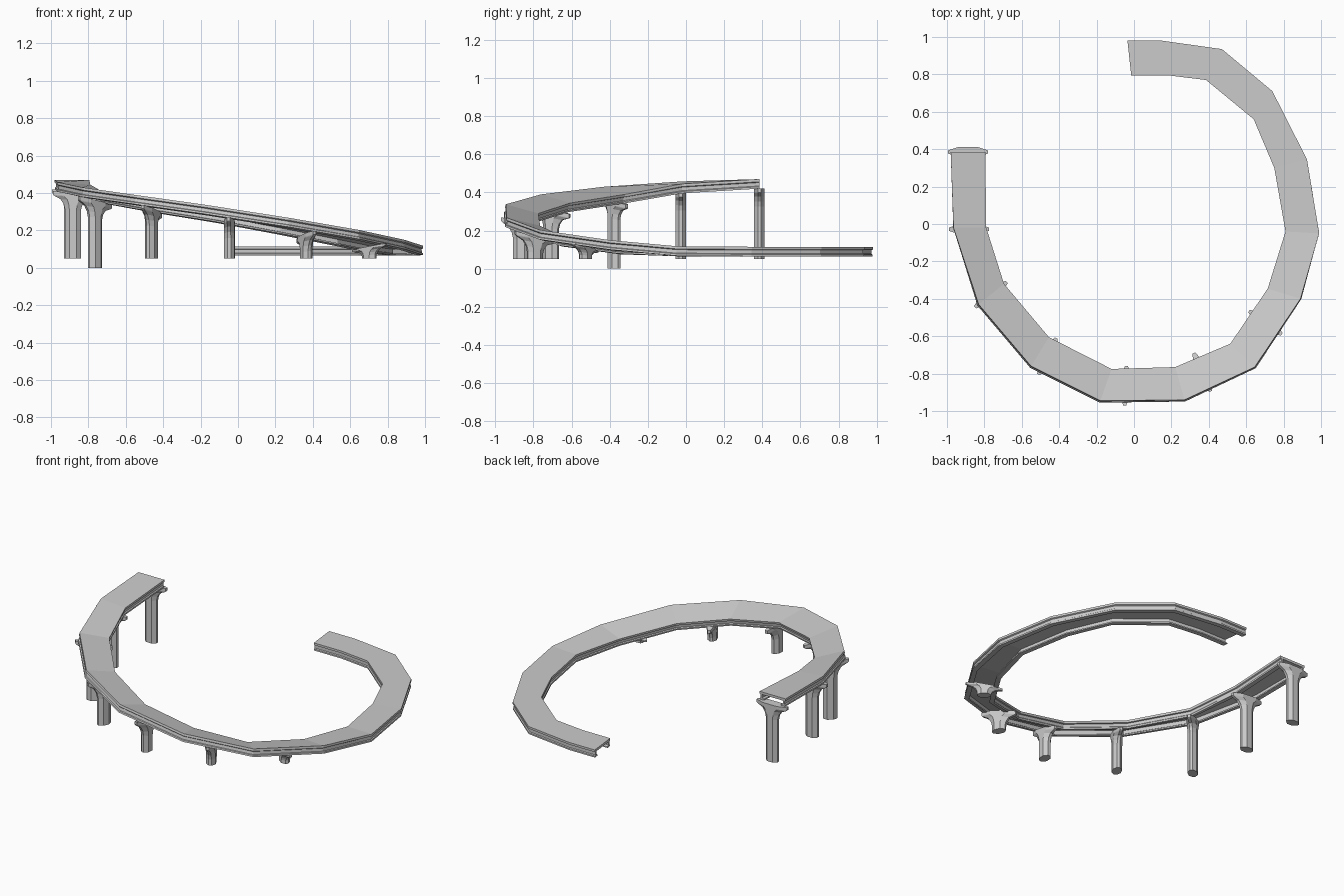
import bpy, bmesh
from mathutils import Vector

if "Cube" in bpy.data.objects:
    bpy.data.objects.remove(bpy.data.objects["Cube"])

# Road edge stations: outer x, y, z, inner x, y, z
STATIONS = [
    (-.98, .385, .47, -.795, .385, .47), (-.965, -.02, .458, -.79, -.02, .445),
    (-.83, -.43, .43, -.695, -.32, .39), (-.55, -.76, .39, -.455, -.605, .345),
    (-.18, -.945, .338, -.12, -.775, .29), (.27, -.94, .268, .22, -.765, .225),
    (.645, -.765, .203, .515, -.64, .165), (.89, -.40, .15, .715, -.345, .125),
    (.99, -.05, .118, .81, -.04, .115), (.925, .345, .115, .75, .30, .115),
    (.74, .71, .115, .64, .56, .115), (.47, .935, .115, .385, .77, .115),
    (.15, .98, .115, .18, .795, .115), (-.035, .98, .115, -.015, .795, .115)]

# Half cross-section of slab and edge girder: inset from edge, depth below deck
HALF = [(0, 0), (0, .014), (.008, .018), (.008, .036), (.002, .04), (.002, .05),
        (.032, .05), (.032, .042), (.018, .037), (.018, .016)]

# Plan outline of a pier, as fractions of half width and half thickness
PLAN = [(1, .3), (.45, 1), (-.45, 1), (-1, .3), (-1, -.3), (-.45, -1), (.45, -1), (1, -.3)]


def loft(name, rings):
    """Skin a list of closed rings and cap both ends."""
    bm = bmesh.new()
    rows = [[bm.verts.new(p) for p in r] for r in rings]
    n = len(rows[0])
    for a, b in zip(rows, rows[1:]):
        for i in range(n):
            j = (i + 1) % n
            bm.faces.new((a[i], a[j], b[j], b[i]))
    bm.faces.new(rows[0])
    bm.faces.new(rows[-1][::-1])
    bmesh.ops.recalc_face_normals(bm, faces=bm.faces[:])
    me = bpy.data.meshes.new(name)
    bm.to_mesh(me)
    bm.free()
    ob = bpy.data.objects.new(name, me)
    bpy.context.collection.objects.link(ob)
    return ob


# Banked road deck with girders
rings = []
for s in STATIONS:
    outer, inner = Vector(s[:3]), Vector(s[3:])
    across = (inner - outer).normalized()
    down = (across * across.z - Vector((0, 0, 1))).normalized()
    ring = [outer + across * i + down * d for i, d in HALF]
    ring += [inner - across * i + down * d for i, d in reversed(HALF)]
    rings.append(ring)
loft("road_deck", rings)


def pier(name, outer, inner, base, z_out, z_in):
    """Column flaring into a tilted crosshead; z values are head-top heights."""
    o, i = Vector(outer), Vector(inner)
    mid, half = (o + i) / 2, (o - i).length / 2
    u = (o - i).normalized()
    v = Vector((-u.y, u.x))
    top, tilt = (z_out + z_in) / 2, (z_out - z_in) / 2
    flare = min(.095, (top - base) * .75)
    # half width, half thickness, depth fraction of the flare
    levels = [(.042, .028, None), (.042, .028, 1), (.049, .028, .7), (.066, .028, .43),
              (half * .95, .028, .25), (half, .028, .2), (half, .028, 0)]
    rings = []
    for w, t, f in levels:
        ring = []
        for a, b in PLAN:
            p = mid + u * (a * w) + v * (b * t)
            z = base if f is None else top - f * flare + tilt * a * w / half
            ring.append((p.x, p.y, z))
        rings.append(ring)
    loft(name, rings)


# Supporting piers, from the high end down
pier("pier_1", (-.995, .385), (-.78, .385), .05, .42, .42)
pier("pier_2", (-.99, -.028), (-.775, -.028), .05, .411, .394)
pier("pier_3", (-.85, -.445), (-.68, -.31), 0, .382, .337)
pier("pier_4", (-.51, -.805), (-.415, -.61), .05, .336, .287)
pier("pier_5", (-.05, -.97), (-.04, -.76), .05, .27, .222)
pier("pier_6", (.41, -.895), (.32, -.69), .05, .198, .154)
pier("pier_7", (.79, -.59), (.615, -.465), .05, .13, .095)
